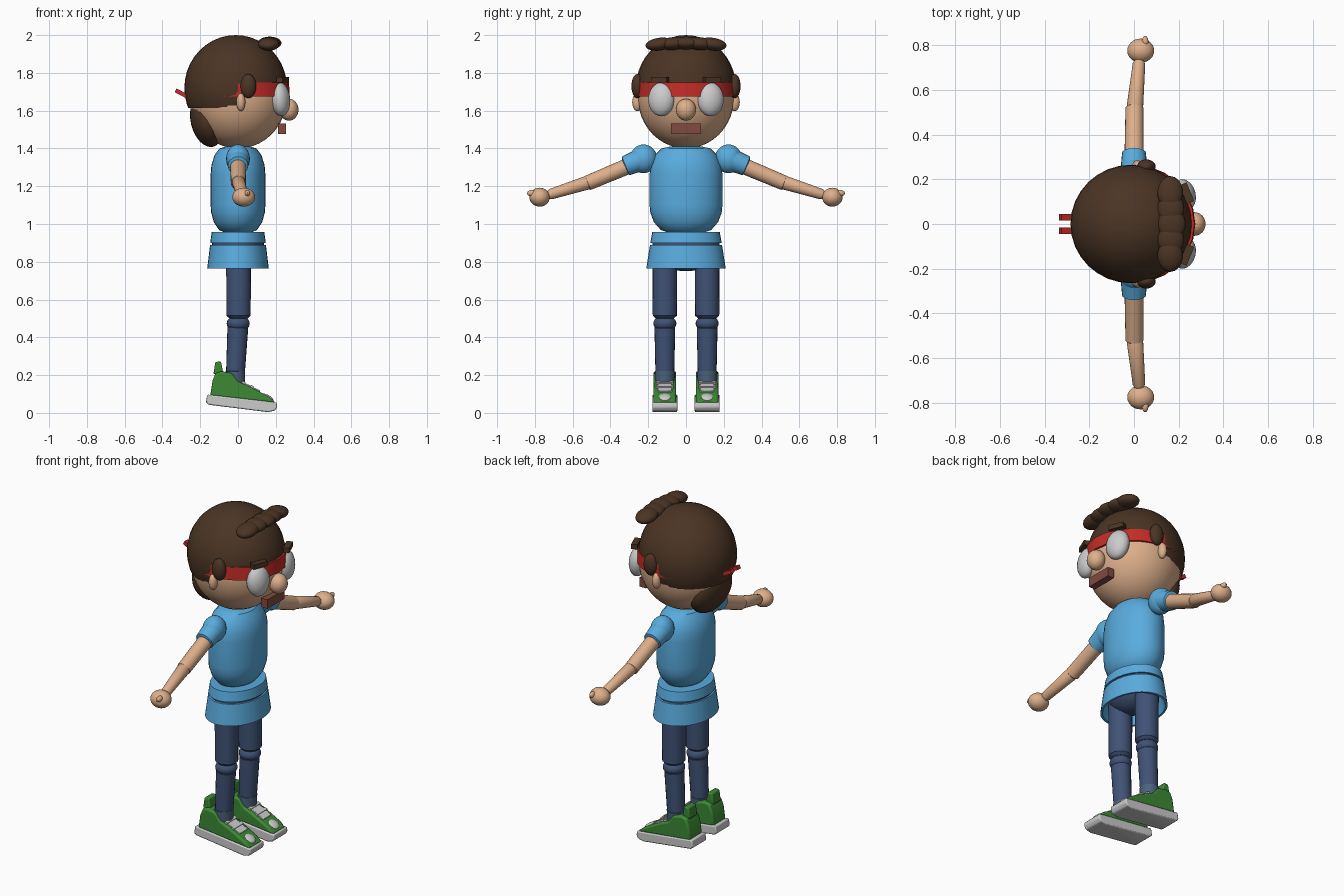
import bpy, bmesh
from math import radians, cos, sin, pi
from mathutils import Vector

if "Cube" in bpy.data.objects:
    bpy.data.objects.remove(bpy.data.objects["Cube"])


def material(name, rgb):
    m = bpy.data.materials.new(name)
    m.diffuse_color = (*rgb, 1)
    m.use_nodes = True
    m.node_tree.nodes["Principled BSDF"].inputs["Base Color"].default_value = m.diffuse_color
    return m


SKIN = material("skin", (0.73, 0.43, 0.26))
HAIR = material("dark_hair", (0.07, 0.035, 0.018))
RED = material("red_cloth", (0.55, 0.025, 0.02))
LIPS = material("lips", (0.22, 0.07, 0.05))
BLUE = material("blue_cloth", (0.10, 0.41, 0.73))
NAVY = material("navy_cloth", (0.05, 0.085, 0.18))
SOCK = material("sock_cloth", (0.07, 0.12, 0.2))
GREEN = material("green_shoe", (0.045, 0.25, 0.035))


def finish(name, bm, mat=None, loc=(0, 0, 0), rot=(0, 0, 0), bevel=0):
    bmesh.ops.recalc_face_normals(bm, faces=bm.faces)
    me = bpy.data.meshes.new(name)
    bm.to_mesh(me)
    bm.free()
    o = bpy.data.objects.new(name, me)
    bpy.context.collection.objects.link(o)
    o.location = loc
    o.rotation_euler = rot
    if mat:
        me.materials.append(mat)
    bpy.ops.object.select_all(action='DESELECT')
    o.select_set(True)
    bpy.context.view_layer.objects.active = o
    bpy.ops.object.shade_smooth_by_angle(angle=radians(35))
    if bevel:
        b = o.modifiers.new("bevel", 'BEVEL')
        b.width, b.segments = bevel, 2
    return o


def ball(name, loc, radii, mat=None, rot=(0, 0, 0), seg=24):
    bm = bmesh.new()
    bmesh.ops.create_uvsphere(bm, u_segments=seg, v_segments=seg * 2 // 3, radius=1)
    bmesh.ops.scale(bm, vec=radii, verts=bm.verts)
    return finish(name, bm, mat, loc, rot)


def box(name, loc, size, mat=None, rot=(0, 0, 0)):
    bm = bmesh.new()
    bmesh.ops.create_cube(bm, size=1)
    bmesh.ops.scale(bm, vec=size, verts=bm.verts)
    return finish(name, bm, mat, loc, rot)


def lathe(name, profile, mat, ry_ratio=1.0, loc=(0, 0, 0), rot=(0, 0, 0), seg=32, closed=False):
    """Spin (radius, z) points around z; the y radius is scaled by ry_ratio."""
    bm = bmesh.new()
    rings = [[bm.verts.new((r * cos(2 * pi * i / seg), r * ry_ratio * sin(2 * pi * i / seg), z))
              for i in range(seg)] for r, z in profile]
    pairs = list(zip(rings, rings[1:])) + ([(rings[-1], rings[0])] if closed else [])
    for a, b in pairs:
        for i in range(seg):
            j = (i + 1) % seg
            bm.faces.new((a[i], a[j], b[j], b[i]))
    bmesh.ops.remove_doubles(bm, verts=bm.verts, dist=1e-5)
    return finish(name, bm, mat, loc, rot)


def limb(name, a, b, r1, r2, mat, dome=0.02):
    """Tapered limb from a to b with softly rounded ends."""
    a, b = Vector(a), Vector(b)
    d = b - a
    h = d.length
    prof = [(0, 0), (r1 * 0.75, dome * 0.25), (r1, dome), (r2, h - dome), (r2 * 0.75, h - dome * 0.25), (0, h)]
    return lathe(name, prof, mat, loc=a, rot=d.to_track_quat('Z', 'Y').to_euler(), seg=20)


def slab(name, pts, y, width, mat=None, bevel=0.0):
    """Side profile in x-z, extruded across y."""
    bm = bmesh.new()
    L = [bm.verts.new((x, y - width / 2, z)) for x, z in pts]
    R = [bm.verts.new((x, y + width / 2, z)) for x, z in pts]
    bm.faces.new(L)
    bm.faces.new(R[::-1])
    for i in range(len(pts)):
        j = (i + 1) % len(pts)
        bm.faces.new((L[i], R[i], R[j], L[j]))
    return finish(name, bm, mat, bevel=bevel)


# Head and face
ball("head", (0, 0, 1.67), (0.258, 0.255, 0.27), SKIN, seg=32)
ball("nose", (0.27, 0, 1.605), (0.05, 0.053, 0.058), SKIN)
box("mouth", (0.232, 0, 1.505), (0.042, 0.16, 0.055), LIPS)

# Hair cap: lower edge at the ears behind, at the headband in front
bm = bmesh.new()
bmesh.ops.create_uvsphere(bm, u_segments=32, v_segments=20, radius=1)
bmesh.ops.scale(bm, vec=(0.272, 0.265, 0.28), verts=bm.verts)
bmesh.ops.translate(bm, vec=(-0.012, 0, 1.72), verts=bm.verts)
for co, no, clear in (((0, 0, 1.615), (0, 0, 1), True), ((0, 0, 1.745), (0, 0, 1), False), ((0, 0, 0), (1, 0, 0), False)):
    bmesh.ops.bisect_plane(bm, geom=bm.verts[:] + bm.edges[:] + bm.faces[:], plane_co=co, plane_no=no, clear_inner=clear)
front = [f for f in bm.faces if f.calc_center_median().x > 0 and f.calc_center_median().z < 1.745]
bmesh.ops.delete(bm, geom=front, context='FACES')
finish("hair_cap", bm, HAIR)
ball("nape_hair", (-0.165, 0, 1.545), (0.085, 0.16, 0.14), HAIR, rot=(0, radians(-14), 0))
for i in range(-2, 3):
    ball("fringe_lock", (0.168 - 0.003 * abs(i), i * 0.07, 1.958 - 0.003 * abs(i)),
         (0.063 - 0.003 * abs(i), 0.075, 0.034), HAIR, rot=(radians(-4 * i), 0, 0), seg=18)

# Headband and its two tails
lathe("headband", [(0.262, 1.675), (0.274, 1.675), (0.27, 1.75), (0.258, 1.75)], RED, 0.965, closed=True, seg=24)

for s in (1, -1):
    box("headband_tail", (-0.297, s * 0.03, 1.69), (0.075, 0.028, 0.022), RED, (0, radians(28), 0))
    ball("eye", (0.225, s * 0.13, 1.66), (0.05, 0.071, 0.09), None, (0, radians(-5), s * radians(14)))
    box("eyebrow", (0.236, s * 0.138, 1.763), (0.035, 0.09, 0.028), HAIR, (0, 0, s * radians(22)))
    ball("ear", (0.015, s * 0.257, 1.645), (0.024, 0.028, 0.048), SKIN, seg=16)
    ball("sideburn", (0.055, s * 0.257, 1.73), (0.042, 0.032, 0.064), HAIR, seg=18)

    # Arm, sleeve and hand
    ball("shoulder_sleeve", (0, s * 0.225, 1.345), (0.063, 0.072, 0.076), BLUE)
    limb("sleeve_cuff", (0, s * 0.24, 1.34), (0, s * 0.325, 1.305), 0.06, 0.053, BLUE, 0.006)
    limb("upper_arm", (0, s * 0.27, 1.322), (0.002, s * 0.53, 1.213), 0.043, 0.04, SKIN, 0.012)
    limb("forearm", (0, s * 0.48, 1.232), (0.024, s * 0.735, 1.152), 0.038, 0.028, SKIN)
    ball("hand", (0.03, s * 0.775, 1.142), (0.06, 0.054, 0.05), SKIN)
    ball("thumb", (0.05, s * 0.815, 1.163), (0.015, 0.027, 0.017), SKIN, seg=14)

    # Leg
    y = s * 0.112
    limb("thigh", (0.003, y, 0.88), (0.003, y, 0.495), 0.066, 0.064, NAVY)
    ball("knee", (0.001, y, 0.473), (0.061, 0.061, 0.043), NAVY)
    limb("shin", (0, y, 0.47), (-0.014, y, 0.2), 0.055, 0.05, NAVY)
    limb("sock", (-0.016, y, 0.225), (-0.014, y, 0.13), 0.054, 0.05, SOCK, 0.005)

    # Shoe
    slab("shoe_sole", [(-0.163, 0.097), (-0.17, 0.055), (-0.155, 0.043), (0.16, 0.004),
                       (0.195, 0.012), (0.207, 0.03), (0.205, 0.055)], y, 0.132, None, 0.006)
    slab("shoe_upper", [(-0.147, 0.09), (-0.135, 0.17), (-0.118, 0.212), (-0.085, 0.22), (-0.03, 0.208),
                        (0.0, 0.165), (0.06, 0.14), (0.165, 0.085), (0.2, 0.053)], y, 0.12, GREEN, 0.01)
    slab("heel_tab", [(-0.13, 0.205), (-0.12, 0.27), (-0.09, 0.272), (-0.078, 0.21)], y, 0.075, GREEN, 0.006)
    slab("shoe_tongue", [(0.0, 0.15), (0.0, 0.172), (0.06, 0.148), (0.118, 0.117), (0.11, 0.1)], y, 0.075, None, 0.003)
    for x, z in ((0.03, 0.16), (0.075, 0.138)):
        box("shoe_lace", (x, y, z), (0.018, 0.092, 0.012), None, (0, radians(24), 0))
    ball("toe_cap", (0.155, y, 0.082), (0.036, 0.036, 0.014), None, (0, radians(28), 0), seg=16)

# Shirt body, belt, skirted hem and hips
lathe("torso", [(0, 0.945), (0.06, 0.95), (0.1, 0.968), (0.128, 1.01), (0.142, 1.06), (0.145, 1.1), (0.145, 1.26),
                (0.141, 1.31), (0.124, 1.365), (0.098, 1.4), (0.06, 1.411), (0, 1.413)], BLUE, 1.33)
lathe("waist_band", [(0, 0.957), (0.139, 0.957), (0.147, 0.9), (0.13, 0.9), (0.12, 0.93), (0, 0.93)], BLUE, 1.285)
lathe("waist_seam", [(0.12, 0.875), (0.138, 0.875), (0.138, 0.91), (0.12, 0.91)], NAVY, 1.29, closed=True)
lathe("shirt_hem", [(0.12, 0.888), (0.148, 0.888), (0.163, 0.765), (0.152, 0.765)], BLUE, 1.29, closed=True)
ball("hips", (0, 0, 0.86), (0.115, 0.165, 0.11), NAVY)
